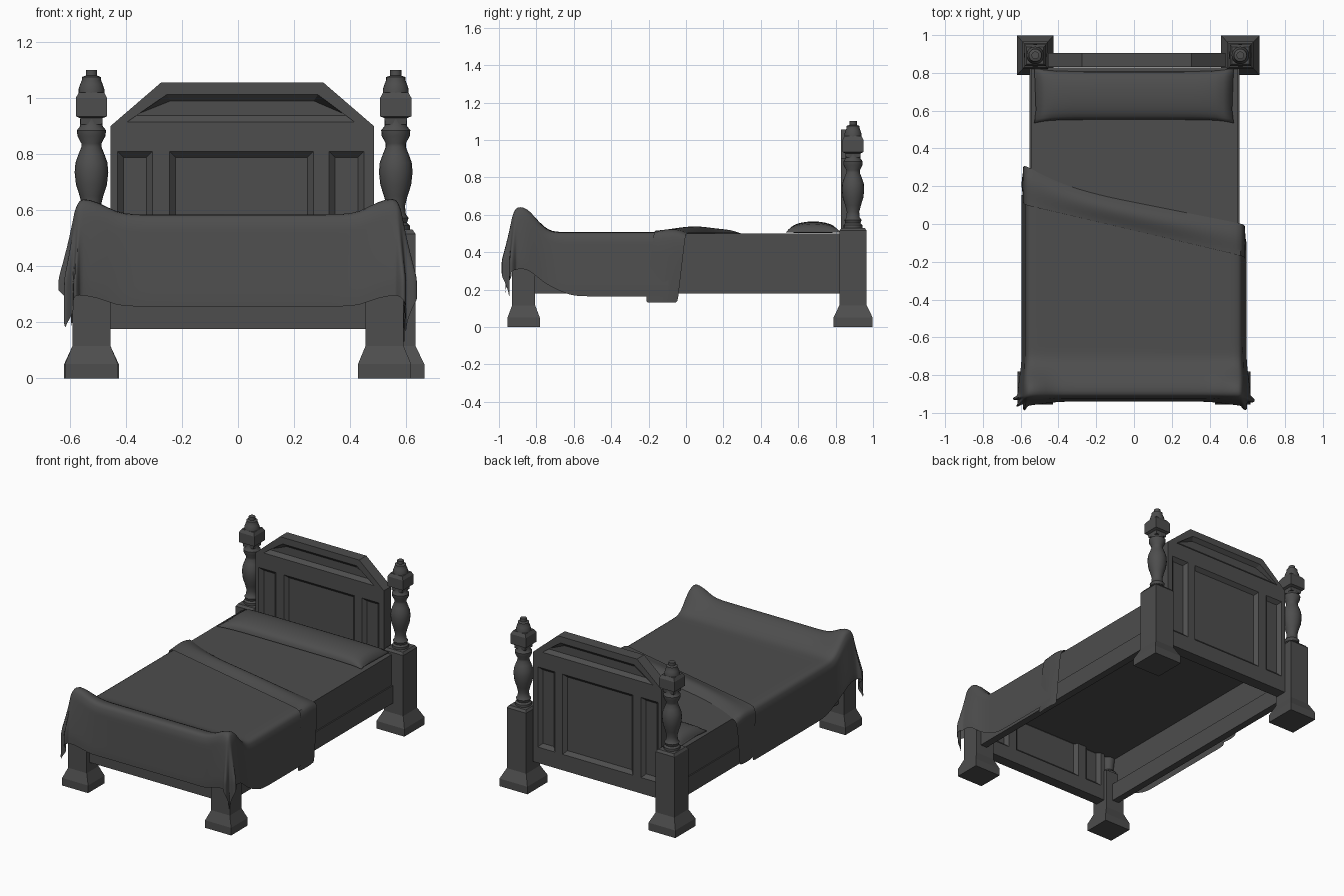
import bpy, bmesh
from math import sin, cos, pi, hypot, atan2, exp, sqrt

if "Cube" in bpy.data.objects:
    bpy.data.objects.remove(bpy.data.objects["Cube"])

# dark charcoal finish shared by all parts
dark = bpy.data.materials.new("charcoal")
dark.diffuse_color = (.075, .075, .075, 1)
dark.use_nodes = True
dark.node_tree.nodes["Principled BSDF"].inputs["Base Color"].default_value = dark.diffuse_color

def finish(bm, name, angle=None, subsurf=0):
    bmesh.ops.recalc_face_normals(bm, faces=bm.faces)
    me = bpy.data.meshes.new(name)
    bm.to_mesh(me)
    bm.free()
    me.materials.append(dark)
    ob = bpy.data.objects.new(name, me)
    bpy.context.collection.objects.link(ob)
    bpy.ops.object.select_all(action='DESELECT')
    ob.select_set(True)
    bpy.context.view_layer.objects.active = ob
    if subsurf:
        mod = ob.modifiers.new("Soften", 'SUBSURF')
        mod.levels = mod.render_levels = subsurf
    if angle:
        bpy.ops.object.shade_smooth_by_angle(angle=angle)
    return ob

def loft(bm, rings):
    loops = [[bm.verts.new(p) for p in r] for r in rings]
    n = len(loops[0])
    for a, b in zip(loops, loops[1:]):
        for k in range(n):
            bm.faces.new((a[k], a[(k + 1) % n], b[(k + 1) % n], b[k]))
    bm.faces.new(loops[0][::-1])
    bm.faces.new(loops[-1])

def turned(name, x, y, profile, n=20, sx=1.0, sy=1.0, angle=0.7):
    # n = 4 gives a square post whose radii are half widths
    m, rot = (sqrt(2), pi / 4) if n == 4 else (1, 0)
    bm = bmesh.new()
    loft(bm, [[(x + sx * r * m * cos(rot + 2 * pi * k / n),
                y + sy * r * m * sin(rot + 2 * pi * k / n), z) for k in range(n)]
              for r, z in profile])
    return finish(bm, name, None if n == 4 else angle)

def box(name, x0, x1, y0, y1, z0, z1, hollow=False):
    bm = bmesh.new()
    loft(bm, [[(x0, y0, z), (x1, y0, z), (x1, y1, z), (x0, y1, z)] for z in (z0, z1)])
    if hollow:  # open underneath and at both ends
        bm.normal_update()
        gone = [f for f in bm.faces if abs(f.normal.y) > .9
                or all(v.co.z < z0 + 1e-4 for v in f.verts)]
        bmesh.ops.delete(bm, geom=gone, context='FACES')
    return finish(bm, name)

def surface(name, nu, nv, fn, closed=False):
    bm = bmesh.new()
    g = [[bm.verts.new(fn(i, j)) for j in range(nv if closed else nv + 1)] for i in range(nu + 1)]
    for i in range(nu):
        for j in range(nv):
            k = (j + 1) % nv if closed else j + 1
            bm.faces.new((g[i][j], g[i + 1][j], g[i + 1][k], g[i][k]))
    if closed:
        bm.faces.new(g[0])
        bm.faces.new(g[-1])
    return finish(bm, name, 1.4, 0 if closed else 1)

def panelled_board(name, outline, y0, y1, panels, depth=0.022, bevel=0.022):
    # board with bevelled recesses cut into both faces
    bm = bmesh.new()
    loft(bm, [[(x, y, z) for x, z in outline] for y in (y0, y1)])
    board = finish(bm, name)
    for poly in panels:
        xs, zs = [p[0] for p in poly], [p[1] for p in poly]
        cx, cz = (min(xs) + max(xs)) / 2, (min(zs) + max(zs)) / 2
        fx, fz = 1 - 2 * bevel / (max(xs) - min(xs)), 1 - 2 * bevel / (max(zs) - min(zs))
        small = [(cx + (x - cx) * fx, cz + (z - cz) * fz) for x, z in poly]
        for face, d in ((y0, 1), (y1, -1)):
            bm = bmesh.new()
            loft(bm, [[(x, yy, z) for x, z in p] for p, yy in
                      ((poly, face - 0.01 * d), (poly, face), (small, face + depth * d))])
            cutter = finish(bm, "recess_cutter")
            cutter.hide_render = True
            mod = board.modifiers.new("Recess", 'BOOLEAN')
            mod.operation, mod.solver, mod.object = 'DIFFERENCE', 'EXACT', cutter
            bpy.context.view_layer.objects.active = board
            bpy.ops.object.modifier_apply(modifier=mod.name)
            bpy.data.objects.remove(cutter)
    return board

def rect(x0, x1, z0, z1):
    return [(x0, z0), (x1, z0), (x1, z1), (x0, z1)]

# head posts: flared square base, turned baluster, square block, finial
base = [(.105, 0), (.105, .05), (.073, .115), (.073, .515), (.062, .53)]
baluster = [(.05, .525), (.05, .545), (.04, .555), (.046, .572), (.036, .585), (.033, .615),
            (.042, .65), (.055, .69), (.06, .735), (.057, .77), (.046, .80), (.036, .825),
            (.036, .838), (.05, .865), (.052, .885), (.04, .90), (.04, .925)]
block = [(.038, .905), (.04, .928), (.056, .935), (.056, 1.0), (.045, 1.02)]
finial = [(.046, 1.015), (.046, 1.032), (.04, 1.05), (.034, 1.065), (.034, 1.075),
          (.02, 1.08), (.02, 1.10)]
for side, px, wide in (("left", -.523, .93), ("right", .563, .97)):
    turned(side + "_head_post_base", px, .893, base, 4, sx=wide)
    turned(side + "_head_post_baluster", px, .893, baluster)
    turned(side + "_head_post_block", px, .893, block, 4)
    turned(side + "_head_post_finial", px, .893, finial)

# front legs with a knob that lifts the blanket corner
leg = [(.095, 0), (.095, .05), (.068, .115), (.068, .38)]
knob = [(.05, .37), (.05, .40), (.03, .42), (.04, .50), (.03, .58), (.015, .61)]
for side, px in (("left", -.523), ("right", .523)):
    turned(side + "_front_leg", px, -.868, leg, 4, sy=.91)
    turned(side + "_front_knob", px, -.868, knob)

# headboard and footboard
panelled_board("headboard",
               [(-.455, .175), (.485, .175), (.485, .9), (.305, 1.055), (-.275, 1.055), (-.455, .9)],
               .83, .905,
               [rect(-.245, .27, .28, .81), rect(-.43, -.305, .28, .81), rect(.325, .45, .28, .81),
                [(-.395, .915), (.415, .915), (.285, 1.012), (-.255, 1.012)]])
panelled_board("footboard", rect(-.46, .46, .175, .57), -.9, -.83,
               [rect(-.25, .25, .27, .52), rect(-.43, -.31, .27, .52), rect(.31, .43, .27, .52)])

# side rails and hollow mattress
box("left_rail", -.552, -.505, -.83, .84, .18, .297)
box("right_rail", .51, .558, -.83, .84, .18, .297)
box("mattress", -.545, .55, -.85, .828, .295, .5, hollow=True)

# pillow
def pillow(i, j):
    u, v = -1 + i / 12, 2 * pi * j / 24
    fat = sqrt(max(0, 1 - abs(u) ** 8)) * .8 + .2
    half = .128 + .018 * u ** 8
    lift = .058 * max(0, sin(v)) ** .8 if sin(v) > 0 else .004 * sin(v)
    return (u * (.515 + .014 * abs(cos(v)) ** 4), .68 + half * cos(v), .506 + lift * fat)
surface("pillow", 24, 24, pillow, closed=True)

# blanket draped over footboard and leg knobs
W, F, N = .56, -.905, 14
def blanket_top(x, y):
    t = min(1, max(0, (-.70 - y) / .17))
    ridge = t * t * (3 - 2 * t)
    return .508 + .078 * ridge + .067 * ridge ** 2 * exp(-((abs(x) - .54) / .07) ** 2)

def blanket(i, j):
    m = i - N - 9
    a, f = min(1, max(-1, m / 9)), max(0, abs(m) - 9) / N
    b, f2 = max(0, j - N) / 22, max(0, N - j) / N
    x0 = a * W
    y0 = F + (.03 - .22 * x0 - F) * b
    near_x = exp(-((abs(x0) - W) / .1) ** 2)
    near_y = exp(-((y0 - F) / .12) ** 2)
    lx = (.345 if a > 0 else .33) - .05 * exp(-((y0 + .74) / .09) ** 2)
    dx, dy = f * lx, f2 * (.33 + .025 * near_x)
    r, th = hypot(dx, dy), atan2(dy, dx)
    c = (near_y if f else 1) * (near_x if f2 else 1)
    wave = cos(8 * th) if a > 0 else cos(12 * th)
    k = .07 + c * (.12 - .05 * wave * min(1, r / .3))
    off = k * min(r, .3) + .014 * min(1, r / .04)
    s = 1 if a > 0 else -1
    return (x0 + s * off * cos(th) * (r > 0), y0 - off * sin(th),
            blanket_top(x0, y0) - r * sqrt(1 - k * k))
surface("blanket", 2 * N + 18, N + 22, blanket)

# folded-back blanket band, slanting across the bed
def band(i, j):
    a, f = min(1, max(-1, (i - 16) / 8)), max(0, abs(i - 16) - 8) / 8
    q = j / 10
    x0 = a * .575
    low = -.035 - .235 * x0
    high = .115 - .2 * x0 + .08 * max(0, -a) ** 3 * (1 - f)
    drop = f * (.385 if a > 0 else .318)
    puff = sin(pi * q ** 1.3) * (.6 + .4 * cos(2 * a))
    s = 1 if a > 0 else -1
    out = .012 * min(1, f * 5) + .008 * f * sin(pi * q)
    return (x0 + s * out, low + (high - low) * q - s * .045 * f,
            .516 - .014 * q * (f == 0) + .03 * puff * (1 - f) - drop)
surface("folded_band", 32, 10, band)
